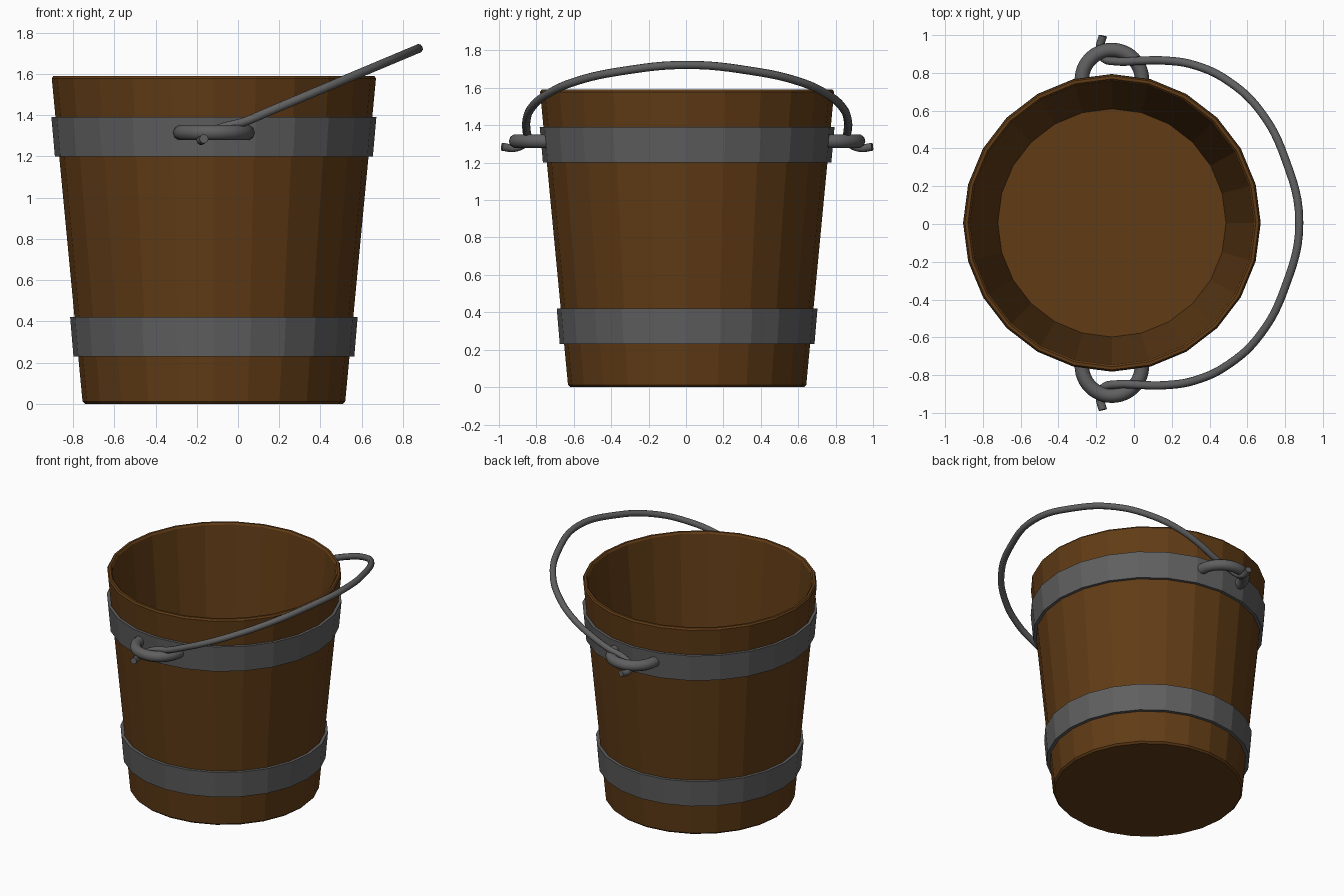
import bpy, bmesh, math
from mathutils import Vector

if "Cube" in bpy.data.objects:
    bpy.data.objects.remove(bpy.data.objects["Cube"])

CX, CY, SIDES = -0.117, 0.006, 24


def material(name, rgb):
    m = bpy.data.materials.new(name)
    m.diffuse_color = (*rgb, 1)
    m.use_nodes = True
    m.node_tree.nodes["Principled BSDF"].inputs["Base Color"].default_value = m.diffuse_color
    return m


wood = material("wood", (0.12, 0.045, 0.008))
iron = material("iron", (0.115, 0.115, 0.115))


def lathe(name, profile, mat, closed=False):
    """Revolve (radius, z) points; open profiles get capped at both ends."""
    bm = bmesh.new()
    rings = []
    for r, z in profile:
        rings.append([bm.verts.new((CX + r * math.cos(2 * math.pi * i / SIDES),
                                    CY + r * math.sin(2 * math.pi * i / SIDES), z))
                      for i in range(SIDES)])
    pairs = list(zip(rings, rings[1:]))
    if closed:
        pairs.append((rings[-1], rings[0]))
    for a, b in pairs:
        for i in range(SIDES):
            j = (i + 1) % SIDES
            bm.faces.new((a[i], a[j], b[j], b[i]))
    if not closed:
        bm.faces.new(rings[0])
        bm.faces.new(rings[-1])
    bmesh.ops.recalc_face_normals(bm, faces=bm.faces)
    me = bpy.data.meshes.new(name)
    bm.to_mesh(me)
    bm.free()
    me.materials.append(mat)
    ob = bpy.data.objects.new(name, me)
    bpy.context.collection.objects.link(ob)
    return ob


def rod(name, points, radius, res=5):
    """Smooth round rod through the points."""
    cu = bpy.data.curves.new(name, 'CURVE')
    cu.dimensions = '3D'
    cu.bevel_depth = radius
    cu.bevel_resolution = 3
    cu.resolution_u = res
    cu.use_fill_caps = True
    sp = cu.splines.new('BEZIER')
    sp.bezier_points.add(len(points) - 1)
    for bp, p in zip(sp.bezier_points, points):
        bp.co = Vector(p) + Vector((0, CY, 0))
        bp.handle_left_type = bp.handle_right_type = 'AUTO'
    cu.materials.append(iron)
    ob = bpy.data.objects.new(name, cu)
    bpy.context.collection.objects.link(ob)
    bpy.ops.object.select_all(action='DESELECT')
    ob.select_set(True)
    bpy.context.view_layer.objects.active = ob
    bpy.ops.object.convert(target='MESH')
    bpy.ops.object.shade_smooth_by_angle(angle=math.radians(40))
    return ob


# Tapered wooden tub, hollow, with softened rims
lathe("bucket_body", [(0.625, 0), (0.637, 0.012), (0.786, 1.578), (0.778, 1.59),
                      (0.762, 1.59), (0.752, 1.578), (0.604, 0.05)], wood)

# Iron hoops
for name, z0, z1, r0, r1 in (("lower_hoop", 0.23, 0.42, 0.681, 0.697),
                             ("upper_hoop", 1.20, 1.39, 0.771, 0.788)):
    lathe(name, [(r0, z0), (r1, z1), (r1 - 0.03, z1), (r0 - 0.03, z0)], iron, closed=True)

# Half-ring lugs on both sides
for side, s in (("back", 1), ("front", -1)):
    arc = [(CX + 0.16 * math.cos(a), s * (0.755 + 0.16 * math.sin(a)), 1.315)
           for a in (math.pi * k / 8 for k in range(9))]
    ends = [(CX + 0.16 * d, s * 0.728, 1.315) for d in (1, -1)]
    rod(side + "_lug", [ends[0]] + arc + [ends[1]], 0.038, 3)

# Swung-over bail handle, hooked through the lugs at both ends
plan = [(0.03, 0.858), (0.15, 0.86), (0.32, 0.835), (0.5, 0.75), (0.67, 0.59), (0.8, 0.34)]
hook = [(-0.165, 0.99, 1.285), (-0.18, 0.925, 1.278), (-0.165, 0.875, 1.298), (-0.09, 0.855, 1.335)]
half = hook + [(x, y, 1.355 + 0.42 * x) for x, y in plan]
path = half + [(0.875, 0, 1.7225)] + [(x, -y, z) for x, y, z in reversed(half)]
rod("bail_handle", path, 0.022, 6)
